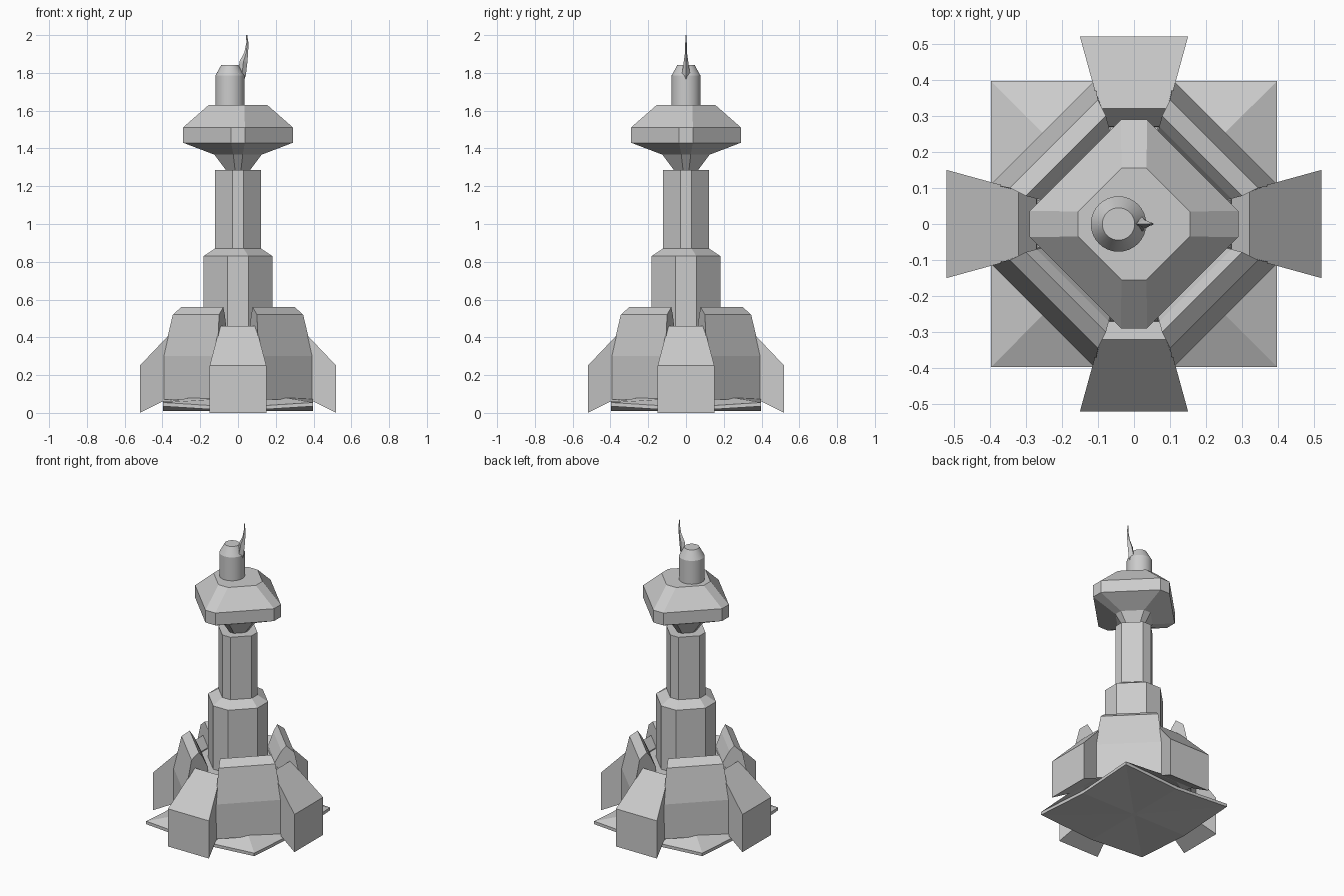
import bpy, bmesh, math
from mathutils import Matrix

cube = bpy.data.objects.get("Cube")
if cube:
    bpy.data.objects.remove(cube, do_unlink=True)

grey = bpy.data.materials.new("stone_grey")
grey.use_nodes = True
colour = (0.6, 0.6, 0.6, 1)
grey.diffuse_color = colour
grey.node_tree.nodes["Principled BSDF"].inputs["Base Color"].default_value = colour


def loft(name, rings, turn=0):
    """Skin a stack of equal-length rings and cap both ends."""
    bm = bmesh.new()
    loops = [[bm.verts.new(p) for p in ring] for ring in rings]
    n = len(loops[0])
    for low, high in zip(loops, loops[1:]):
        for i in range(n):
            j = (i + 1) % n
            bm.faces.new((low[i], low[j], high[j], high[i]))
    bm.faces.new(loops[0][::-1])
    bm.faces.new(loops[-1])
    bmesh.ops.recalc_face_normals(bm, faces=bm.faces)
    bm.transform(Matrix.Rotation(turn, 4, 'Z'))
    mesh = bpy.data.meshes.new(name)
    bm.to_mesh(mesh)
    bm.free()
    mesh.materials.append(grey)
    obj = bpy.data.objects.new(name, mesh)
    bpy.context.collection.objects.link(obj)
    return obj


def octagon(a, b, z):
    """Octagon with narrow sides (half width b) at distance a on each axis."""
    return [(a, -b, z), (a, b, z), (b, a, z), (-b, a, z),
            (-a, b, z), (-a, -b, z), (-b, -a, z), (b, -a, z)]


def lifted_square(s, z_corner, z_middle):
    """Square outline whose corners sit higher than its edge middles."""
    return [(s * x, s * y, z_corner if x and y else z_middle)
            for x, y in ((1, 0), (1, 1), (0, 1), (-1, 1),
                         (-1, 0), (-1, -1), (0, -1), (1, -1))]


def skirt_top(a, b, z):
    # paired with the square: middle points, and two-point diagonal facets
    return [(a, 0, z), ((a + b) / 2, (a + b) / 2, z), (0, a, z),
            (-(a + b) / 2, (a + b) / 2, z), (-a, 0, z),
            (-(a + b) / 2, -(a + b) / 2, z), (0, -a, z),
            ((a + b) / 2, -(a + b) / 2, z)]


# Base skirt with upturned corners
loft("base_skirt", [
    lifted_square(0.02, 0.01, 0.01), lifted_square(0.397, 0.035, 0.01),
    lifted_square(0.397, 0.055, 0.03), skirt_top(0.397, 0.11, 0.08)])

# Inner core under the column
loft("base_core", [octagon(0.36, 0.1, 0.06), octagon(0.33, 0.09, 0.3),
                   octagon(0.25, 0.06, 0.41)])

# Diagonal wall blocks and axis buttresses, four of each
wall = [(0.397, 0.11, 0.07), (0.397, 0.11, 0.3), (0.345, 0.1, 0.52),
        (0.3, 0.078, 0.56), (0.27, 0.07, 0.52), (0.23, 0.06, 0.44),
        (0.23, 0.06, 0.07)]
fin = [(0.52, 0.15, 0), (0.52, 0.15, 0.25), (0.32, 0.095, 0.46),
       (0.27, 0.081, 0.4), (0.26, 0.078, 0.06), (0.4, 0.117, 0.06)]
for i, side in enumerate(("left", "back", "right", "front")):
    turn = i * math.pi / 2
    loft("wall_block_" + side,
         [[(a, b, z) for a, b, z in wall], [(b, a, z) for a, b, z in wall]], turn)
    loft("buttress_" + side,
         [[(y, s * w, z) for y, w, z in fin] for s in (-1, 1)], turn)

# Stepped column
loft("column", [octagon(*r) for r in (
    (0.182, 0.055, 0.3), (0.182, 0.055, 0.83), (0.122, 0.03, 0.87),
    (0.122, 0.03, 1.285))])

# Neck and flared head
loft("head", [octagon(*r) for r in (
    (0.06, 0.015, 1.28), (0.125, 0.025, 1.367), (0.29, 0.036, 1.43),
    (0.29, 0.036, 1.512), (0.155, 0.035, 1.63))])

# Round turret, off centre
SEG = 32
turret = loft("turret", [
    [(-0.043 + r * math.cos(math.tau * k / SEG), r * math.sin(math.tau * k / SEG), z)
     for k in range(SEG)]
    for r, z in ((0.077, 1.62), (0.077, 1.785), (0.045, 1.843))])
bpy.ops.object.select_all(action='DESELECT')
bpy.context.view_layer.objects.active = turret
turret.select_set(True)
bpy.ops.object.shade_smooth_by_angle(angle=math.radians(25))

# Curved spike: inner x, outer x, half width, height
spike = [(0, 0.03, 0.016, 1.75), (0, 0.042, 0.022, 1.79), (0.008, 0.05, 0.012, 1.86),
         (0.034, 0.054, 0.005, 1.91), (0.044, 0.055, 0.004, 1.96),
         (0.043, 0.049, 0.002, 2.0)]
loft("spike", [[(a, 0, z), ((a + b) / 2, -w, z), (b, 0, z), ((a + b) / 2, w, z)]
               for a, b, w, z in spike])
